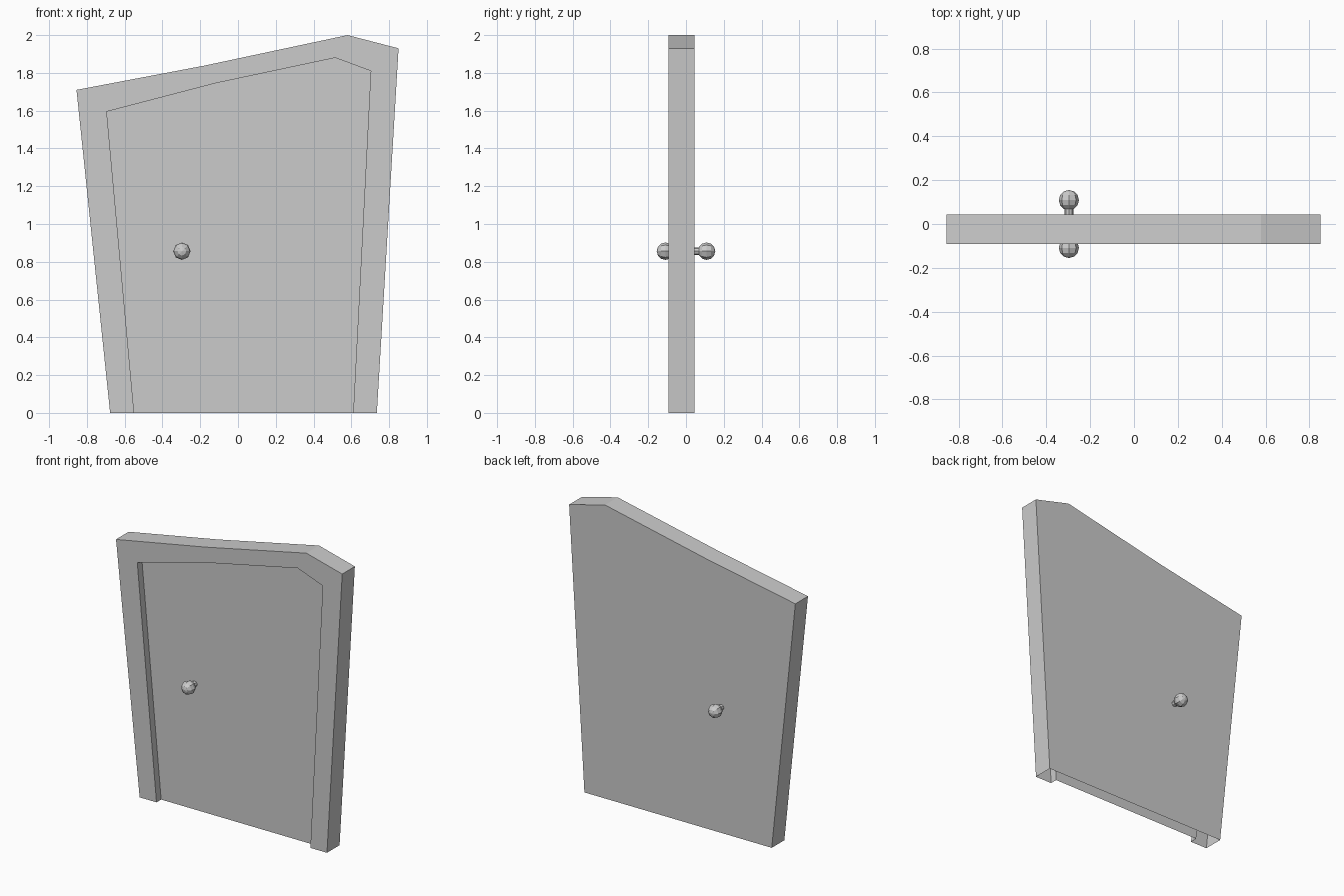
import bpy, bmesh, math

if "Cube" in bpy.data.objects:
    bpy.data.objects.remove(bpy.data.objects["Cube"])

OUTER = [(-0.677, 0), (-0.855, 1.71), (-0.18, 1.838), (0.58, 2.0), (0.85, 1.93), (0.735, 0)]
INNER = [(-0.55, 0), (-0.695, 1.595), (-0.12, 1.745), (0.515, 1.88), (0.703, 1.81), (0.61, 0)]
FRONT, RECESS, BACK = -0.092, -0.042, 0.044


def make_object(name, bm):
    mesh = bpy.data.meshes.new(name)
    bm.to_mesh(mesh)
    bm.free()
    obj = bpy.data.objects.new(name, mesh)
    bpy.context.collection.objects.link(obj)
    return obj


def chain(bm, outline, y):
    return [bm.verts.new((x, y, z)) for x, z in outline]


def bridge(bm, a, b):
    for i in range(len(a) - 1):
        bm.faces.new((a[i], a[i + 1], b[i + 1], b[i]))


# Frame: outer sides, front border and reveal, left open underneath
bm = bmesh.new()
back = chain(bm, OUTER, BACK)
front = chain(bm, OUTER, FRONT)
lip = chain(bm, INNER, FRONT)
inset = chain(bm, INNER, RECESS)
bridge(bm, back, front)
bridge(bm, front, lip)
bridge(bm, lip, inset)
make_object("door_frame", bm)

# Door leaf: recessed front panel and full-width back panel
for name, outline, y in (("door_front", INNER, RECESS), ("door_back", OUTER[::-1], BACK)):
    bm = bmesh.new()
    bm.faces.new(chain(bm, outline[::-1], y))
    make_object(name, bm)

# Knobs: a stem and a ball turned around the y axis on both sides
R, CENTRE = 0.046, 0.109
profile = [(0.02, 0.04), (0.02, 0.071)]
profile += [(R * math.sin(math.radians(a)), CENTRE - R * math.cos(math.radians(a)))
            for a in (30, 60, 90, 120, 150)]
for name, side in (("knob_front", -1), ("knob_back", 1)):
    bm = bmesh.new()
    rings = []
    for r, y in profile:
        rings.append([bm.verts.new((-0.297 + r * math.cos(k * math.pi / 4), side * y,
                                    0.856 + r * math.sin(k * math.pi / 4))) for k in range(8)])
    for a, b in zip(rings, rings[1:]):
        bridge(bm, a + a[:1], b + b[:1])
    tip = bm.verts.new((-0.297, side * (CENTRE + R), 0.856))
    for k in range(8):
        bm.faces.new((rings[-1][k], rings[-1][(k + 1) % 8], tip))
    bmesh.ops.recalc_face_normals(bm, faces=bm.faces)
    make_object(name, bm)
